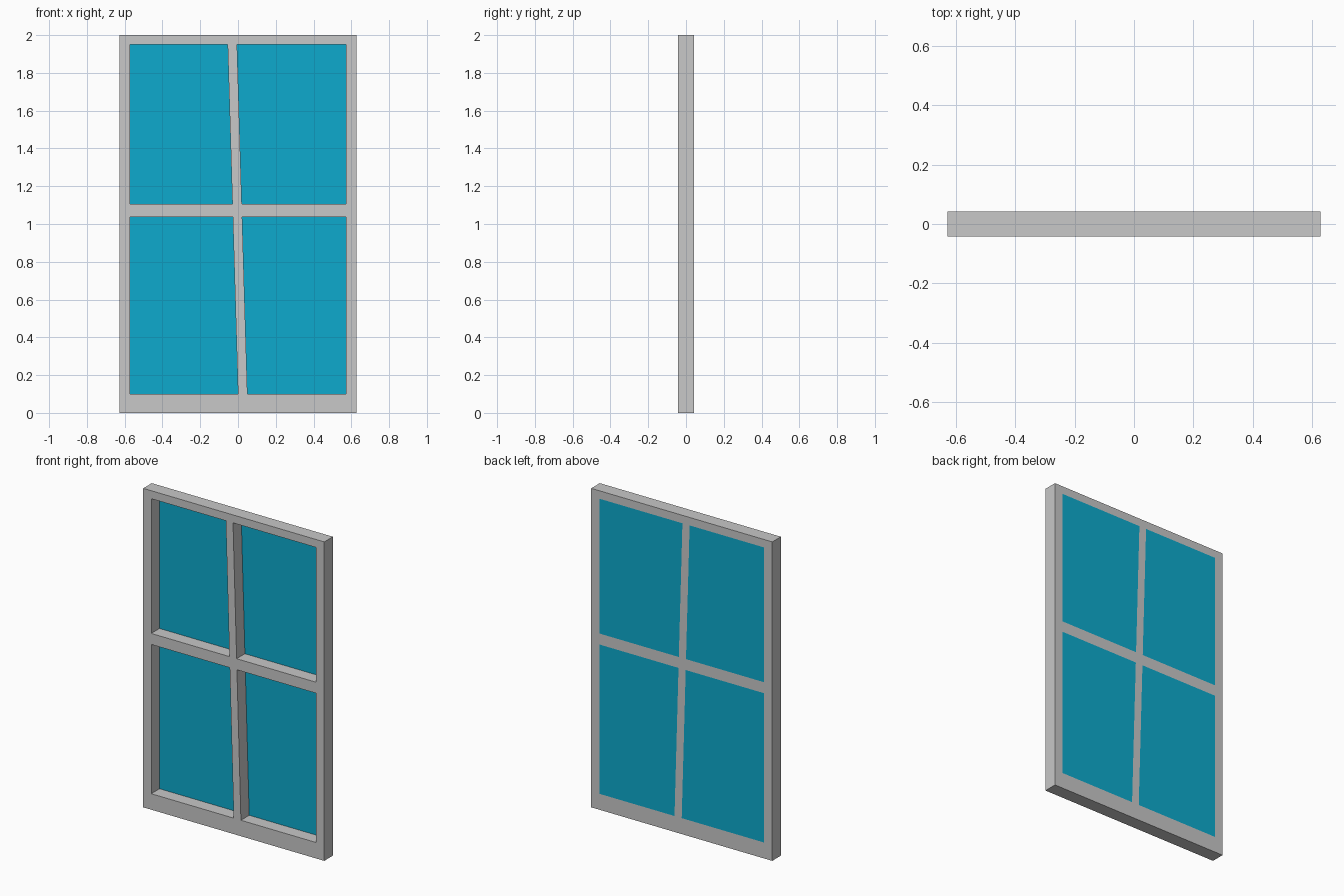
import bpy, bmesh

if "Cube" in bpy.data.objects:
    bpy.data.objects.remove(bpy.data.objects["Cube"])

HALF_W, HALF_D, HEIGHT = 0.628, 0.0425, 2.0
SIDE = 0.572                                   # inner edge of the side stiles
ROWS = [0.0, 0.10, 1.036, 1.105, 1.95, HEIGHT]  # sill, lower, rail, upper, head
GLASS = 0.003


def material(name, rgb):
    m = bpy.data.materials.new(name)
    m.diffuse_color = (*rgb, 1)
    m.use_nodes = True
    m.node_tree.nodes["Principled BSDF"].inputs["Base Color"].default_value = m.diffuse_color
    return m


def columns(z):
    # the middle bar leans slightly to the left as it rises
    left = 0.003 - 0.0297 * z
    return [-HALF_W, -SIDE, left, left + 0.05, SIDE, HALF_W]


def is_pane(col, row):
    return col in (1, 3) and row in (1, 3)


def build(name, cells, y0, y1, mat):
    """Extrude a set of grid cells from y0 to y1."""
    bm = bmesh.new()
    grid = [[bm.verts.new((x, y0, z)) for x in columns(z)] for z in ROWS]
    for c, r in cells:
        bm.faces.new((grid[r][c], grid[r][c + 1], grid[r + 1][c + 1], grid[r + 1][c]))
    bmesh.ops.delete(bm, geom=[v for v in bm.verts if not v.link_faces], context='VERTS')
    ext = bmesh.ops.extrude_face_region(bm, geom=bm.faces[:], use_keep_orig=True)
    moved = [g for g in ext['geom'] if isinstance(g, bmesh.types.BMVert)]
    bmesh.ops.translate(bm, verts=moved, vec=(0, y1 - y0, 0))
    bmesh.ops.recalc_face_normals(bm, faces=bm.faces[:])
    me = bpy.data.meshes.new(name)
    bm.to_mesh(me)
    bm.free()
    me.materials.append(mat)
    ob = bpy.data.objects.new(name, me)
    bpy.context.collection.objects.link(ob)
    return ob


grey = material("frame_grey", (0.578, 0.578, 0.578))
blue = material("glass_blue", (0.004, 0.402, 0.610))

# frame with its cross bars
all_cells = [(c, r) for r in range(5) for c in range(5)]
build("window_frame", [k for k in all_cells if not is_pane(*k)], -HALF_D, HALF_D, grey)

# four glass panes, flush with the back of the frame
for c, r in [k for k in all_cells if is_pane(*k)]:
    name = ("lower" if r == 1 else "upper") + ("_left" if c == 1 else "_right") + "_pane"
    build(name, [(c, r)], HALF_D - GLASS, HALF_D, blue)
